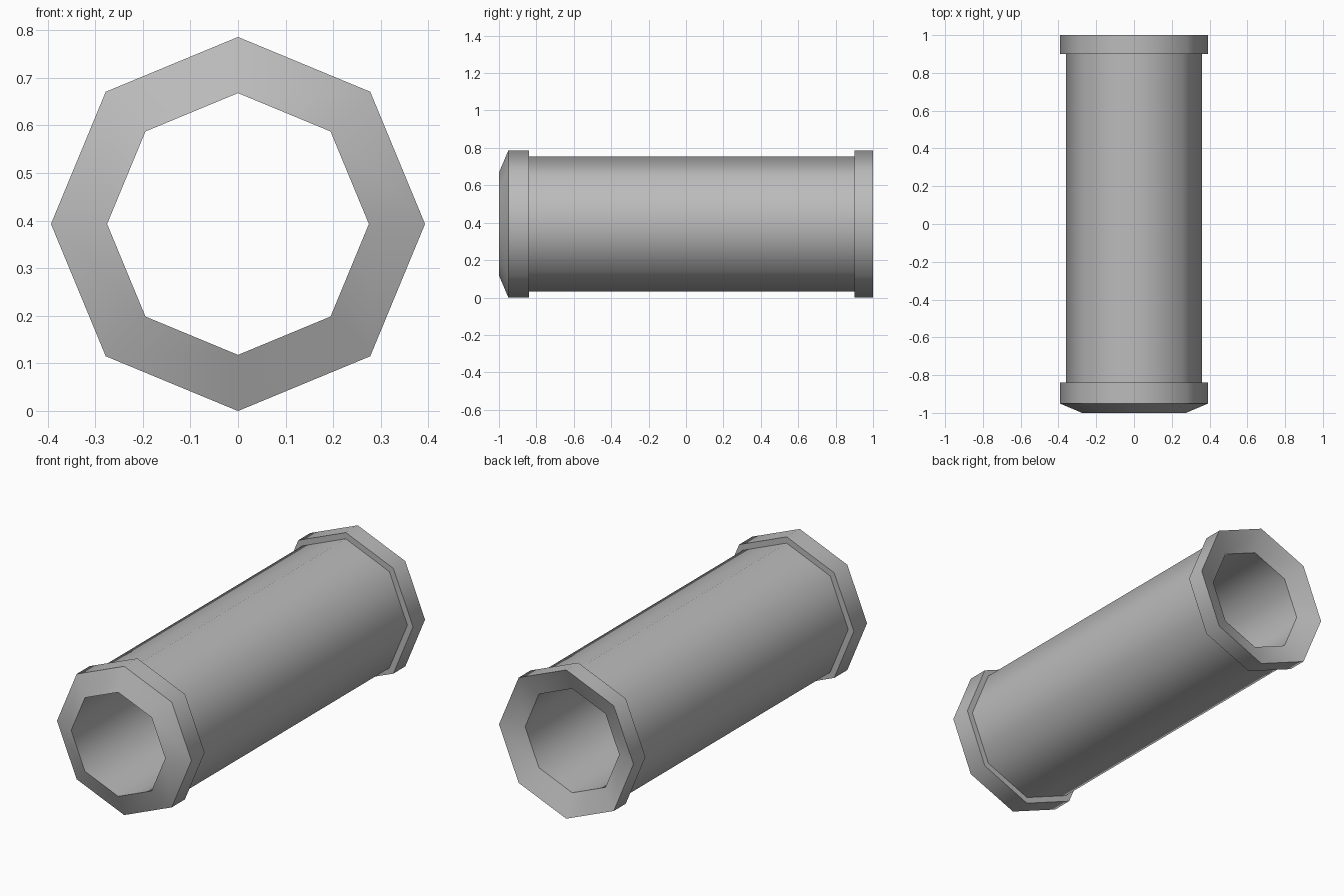
import bpy, bmesh, math
from mathutils import Matrix, Vector

cube = bpy.data.objects.get("Cube")
if cube:
    bpy.data.objects.remove(cube, do_unlink=True)

SIDES = 8
RIM, WALL, BORE = 0.393, 0.36, 0.275   # corner radii

grey = bpy.data.materials.new("grey")
grey.use_nodes = True
colour = (0.5, 0.5, 0.5, 1)
grey.diffuse_color = colour
grey.node_tree.nodes["Principled BSDF"].inputs["Base Color"].default_value = colour

# Closed section (radius, y): chamfered front collar, wall, back collar with
# a matching conical socket, then the bore back to the front
profile = [
    (BORE, -1.0), (RIM, -0.95), (RIM, -0.84), (WALL, -0.84),
    (WALL, 0.9), (RIM, 0.9), (RIM, 1.0), (BORE, 0.95),
]

# Turn the section around the y axis, one ring per profile point
bm = bmesh.new()
rings = []
for radius, y in profile:
    ring = []
    for i in range(SIDES):
        turn = Matrix.Rotation(math.tau * i / SIDES, 3, "Y")
        ring.append(bm.verts.new(turn @ Vector((radius, y, 0))))
    rings.append(ring)
for a, b in zip(rings, rings[1:] + rings[:1]):
    for i in range(SIDES):
        j = (i + 1) % SIDES
        bm.faces.new((a[i], a[j], b[j], b[i]))
bmesh.ops.recalc_face_normals(bm, faces=bm.faces)
bmesh.ops.translate(bm, verts=bm.verts, vec=(0, 0, RIM))

mesh = bpy.data.meshes.new("pipe_section")
bm.to_mesh(mesh)
bm.free()
mesh.materials.append(grey)
pipe = bpy.data.objects.new("pipe_section", mesh)
bpy.context.collection.objects.link(pipe)

# Smooth around the pipe, sharp at the collar edges
bpy.ops.object.select_all(action="DESELECT")
pipe.select_set(True)
bpy.context.view_layer.objects.active = pipe
bpy.ops.object.shade_smooth_by_angle(angle=math.radians(50))
